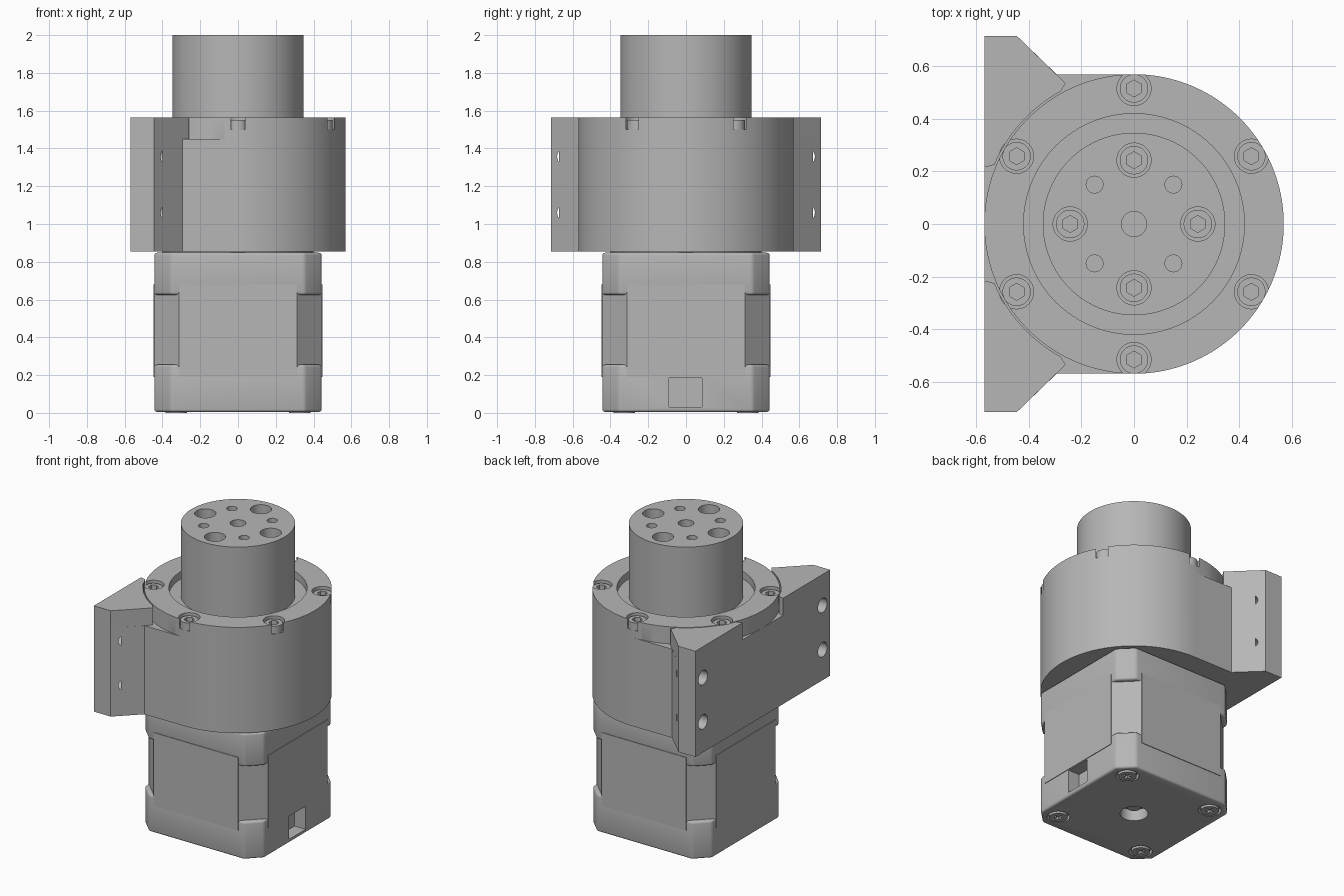
import bpy, bmesh, math
from mathutils import Matrix, Vector

cube = bpy.data.objects.get("Cube")
if cube:
    bpy.data.objects.remove(cube, do_unlink=True)

grey = bpy.data.materials.new("machined grey")
grey.use_nodes = True
GREY = (0.47, 0.47, 0.47, 1)
grey.diffuse_color = GREY
grey.node_tree.nodes["Principled BSDF"].inputs["Base Color"].default_value = GREY


# --- helpers ---
def add_object(name, bm):
    bmesh.ops.recalc_face_normals(bm, faces=bm.faces)
    mesh = bpy.data.meshes.new(name)
    bm.to_mesh(mesh)
    bm.free()
    mesh.materials.append(grey)
    obj = bpy.data.objects.new(name, mesh)
    bpy.context.collection.objects.link(obj)
    return obj


def add_rod(bm, r, start, end, sides=64):
    a, b = Vector(start), Vector(end)
    turn = (b - a).to_track_quat('Z', 'Y').to_matrix().to_4x4()
    bmesh.ops.create_cone(bm, cap_ends=True, segments=sides, radius1=r, radius2=r,
                          depth=(b - a).length,
                          matrix=Matrix.Translation((a + b) / 2) @ turn)


def add_box(bm, low, high):
    low, high = Vector(low), Vector(high)
    bmesh.ops.create_cube(bm, size=1, matrix=Matrix.Translation((low + high) / 2)
                          @ Matrix.Diagonal((high - low).to_4d()))


def add_prism(bm, outline, z0, z1):
    face = bm.faces.new([bm.verts.new((x, y, z0)) for x, y in outline])
    new = bmesh.ops.extrude_face_region(bm, geom=[face])["geom"]
    bmesh.ops.translate(bm, vec=(0, 0, z1 - z0),
                        verts=[v for v in new if isinstance(v, bmesh.types.BMVert)])


def rod(name, r, z0, z1, sides=128):
    bm = bmesh.new()
    add_rod(bm, r, (0, 0, z0), (0, 0, z1), sides)
    return add_object(name, bm)


def prism(name, outline, z0, z1):
    bm = bmesh.new()
    add_prism(bm, outline, z0, z1)
    return add_object(name, bm)


def apply_modifier(obj, mod):
    bpy.context.view_layer.objects.active = obj
    with bpy.context.temp_override(object=obj, active_object=obj):
        bpy.ops.object.modifier_apply(modifier=mod.name)


def cut(obj, bm):
    cutter = add_object("cutter", bm)
    cutter.hide_render = True
    mod = obj.modifiers.new("cut", 'BOOLEAN')
    mod.operation, mod.solver, mod.object = 'DIFFERENCE', 'EXACT', cutter
    apply_modifier(obj, mod)
    bpy.data.objects.remove(cutter, do_unlink=True)


def soften(obj, width):
    mod = obj.modifiers.new("soften", 'BEVEL')
    mod.width, mod.segments, mod.limit_method = width, 3, 'ANGLE'
    apply_modifier(obj, mod)


def place_copies(source, name, points):
    for i, point in enumerate(points):
        obj = source if i == 0 else source.copy()
        if i:
            bpy.context.collection.objects.link(obj)
        obj.name = f"{name}_{i + 1}"
        obj.location = point


def ring(r, count, start=0):
    step = math.tau / count
    return [(r * math.cos(start + i * step), r * math.sin(start + i * step))
            for i in range(count)]


RIM = ring(0.516, 6, math.pi / 6)
HEADS = ring(0.243, 4)
PINS = ring(0.212, 4, math.pi / 4)
FEET = ring(0.462, 4, math.pi / 4)
HOUSE_BOTTOM, HOUSE_TOP, BLOCK_TOP = 0.855, 1.565, 1.45


# --- gear housing with its mounting block ---
def mount_cutter():
    bm = bmesh.new()
    for side in (-1, 1):
        for z in (1.06, 1.357):
            y = side * 0.634
            add_rod(bm, 0.079, (-0.47, y, z), (-0.02, y, z))
            add_rod(bm, 0.048, (-0.7, y, z), (-0.4, y, z))
    return bm


def rim_cutter():
    bm = bmesh.new()
    for x, y in RIM:
        add_rod(bm, 0.065, (x, y, 1.5), (x, y, 1.7), 48)
    return bm


housing = rod("gear_housing", 0.57, HOUSE_BOTTOM, HOUSE_TOP, 160)
bore = rim_cutter()
add_rod(bore, 0.42, (0, 0, 1.515), (0, 0, 1.75), 128)
cut(housing, bore)
cut(housing, mount_cutter())

half = [(0, 0.57), (-0.295, 0.57), (-0.445, 0.715), (-0.57, 0.715)]
block = prism("mounting_block", half + [(x, -y) for x, y in reversed(half)],
              HOUSE_BOTTOM, BLOCK_TOP)
cut(block, mount_cutter())

# --- raised wings of the block, hugging the round housing ---
arc = [(0.577 * math.cos(math.radians(a)), 0.577 * math.sin(math.radians(a)))
       for a in range(119, 159, 2)]
wing_outline = [(-0.57, 0.715), (-0.445, 0.715), (-0.26, 0.535)] + arc + [(-0.57, 0.215)]
for side, label in ((1, "back"), (-1, "front")):
    wing = prism(label + "_wing", [(x, side * y) for x, y in wing_outline],
                 BLOCK_TOP, HOUSE_TOP)
    cut(wing, rim_cutter())

# --- output shaft with bolt wells and pin holes ---
shaft = rod("output_shaft", 0.347, 1.45, 2.0)
holes = bmesh.new()
for points, r, floor in ((HEADS, 0.065, 1.8), (PINS, 0.032, 1.75), ([(0, 0)], 0.048, 1.7)):
    for x, y in points:
        add_rod(holes, r, (x, y, floor), (x, y, 2.1), 48)
cut(shaft, holes)

# --- socket head bolts ---
bolt = rod("bolt", 0.054, 0, 0.05, 48)
socket = bmesh.new()
add_rod(socket, 0.032, (0, 0, 0.02), (0, 0, 0.1), 6)
cut(bolt, socket)
shaft_bolt = bolt.copy()
bpy.context.collection.objects.link(shaft_bolt)
place_copies(bolt, "rim_bolt", [(x, y, 1.5) for x, y in RIM])
place_copies(shaft_bolt, "shaft_bolt", [(x, y, 1.8) for x, y in HEADS])


# --- motor: square body with chamfered corners, waisted in the middle ---
def octagon(h, c):
    k = h - c
    return [(h, -k), (h, k), (k, h), (-k, h), (-h, k), (-h, -k), (-k, -h), (k, -h)]


end_cap = prism("motor_end_cap", octagon(0.443, 0.09), 0.005, 0.255)
soften(end_cap, 0.014)
recess = bmesh.new()
add_box(recess, (0.36, -0.09, 0.03), (0.6, 0.085, 0.185))
cut(end_cap, recess)
wells = bmesh.new()
add_rod(wells, 0.085, (0, 0, -0.1), (0, 0, 0.08))
for x, y in FEET:
    add_rod(wells, 0.07, (x, y, -0.1), (x, y, 0.035), 48)
cut(end_cap, wells)

front_cap = prism("motor_front_cap", octagon(0.443, 0.09), 0.625, 0.848)
soften(front_cap, 0.014)
prism("motor_core", octagon(0.443, 0.13), 0.24, 0.64)
rod("motor_neck", 0.4, 0.8, 0.87)
rod("rear_shaft", 0.045, 0.05, 0.1, 48)

# --- thin raised panels on the four motor sides ---
panels = bmesh.new()
for reach_x, reach_y in ((0.447, 0.313), (0.313, 0.447)):
    add_box(panels, (-reach_x, -reach_y, 0.19), (reach_x, reach_y, 0.68))
panel_obj = add_object("motor_side_panels", panels)
clear = bmesh.new()
add_box(clear, (0.36, -0.09, 0.03), (0.6, 0.085, 0.185))
cut(panel_obj, clear)

# --- cross head screws under the motor ---
screw = rod("screw", 0.056, 0.0, 0.035, 48)
cross = bmesh.new()
add_prism(cross, [(sx, sy) for sx, sy in (
    (0.03, -0.008), (0.03, 0.008), (0.008, 0.008), (0.008, 0.03), (-0.008, 0.03),
    (-0.008, 0.008), (-0.03, 0.008), (-0.03, -0.008), (-0.008, -0.008),
    (-0.008, -0.03), (0.008, -0.03), (0.008, -0.008))], -0.05, 0.018)
cut(screw, cross)
place_copies(screw, "foot_screw", [(x, y, 0) for x, y in FEET])

# --- shading ---
bpy.ops.object.select_all(action='DESELECT')
for obj in bpy.context.collection.objects:
    if obj.type == 'MESH' and grey.name in obj.data.materials:
        obj.select_set(True)
        bpy.context.view_layer.objects.active = obj
bpy.ops.object.shade_smooth_by_angle(angle=math.radians(30))
